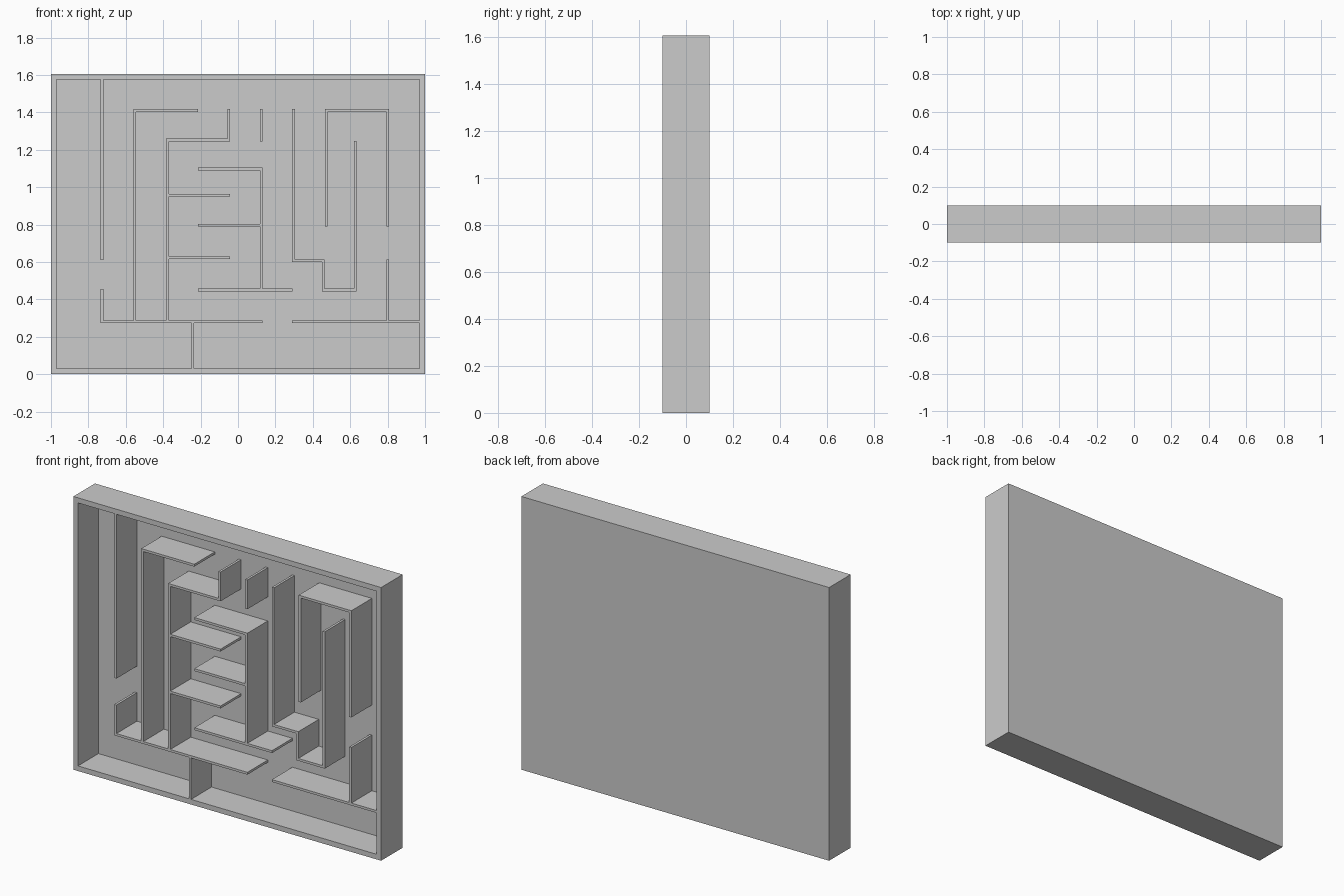
import bpy
import bmesh

if "Cube" in bpy.data.objects:
    bpy.data.objects.remove(bpy.data.objects["Cube"])

# Overall sizes
W, H, D = 1.0, 1.605, 0.1      # half width, height, half depth
RIM = 0.03                     # frame thickness
FLOOR_Y = 0.09                 # front face of the thin back panel
T = 0.007                      # half thickness of the maze walls

# Maze walls as centreline paths (x, z)
PATHS = [
    [(-.727, 1.59), (-.727, .617)],
    [(-.727, .448), (-.727, .28), (.124, .28)],
    [(-.242, .28), (-.242, .015)],
    [(-.552, .28), (-.552, 1.41), (-.221, 1.41)],
    [(-.377, .28), (-.377, 1.252), (-.05, 1.252), (-.05, 1.41)],
    [(-.377, .957), (-.05, .957)],
    [(-.377, .623), (-.05, .623)],
    [(.124, 1.252), (.124, 1.41)],
    [(-.207, 1.097), (.124, 1.097), (.124, .45)],
    [(-.207, .797), (.124, .797)],
    [(-.207, .45), (.284, .45)],
    [(.297, 1.41), (.297, .607), (.455, .607), (.455, .45),
     (.627, .45), (.627, 1.24)],
    [(.471, .797), (.471, 1.41), (.8, 1.41), (.8, .797)],
    [(.297, .28), (.985, .28)],
    [(.8, .28), (.8, .607)],
]

# Frame rectangles (x0, x1, z0, z1), then one rectangle per wall segment
rects = [(-W, -W + RIM, 0, H), (W - RIM, W, 0, H),
         (-W, W, 0, RIM), (-W, W, H - RIM, H)]
for path in PATHS:
    for (xa, za), (xb, zb) in zip(path, path[1:]):
        rects.append((min(xa, xb) - T, max(xa, xb) + T,
                      min(za, zb) - T, max(za, zb) + T))

# Cell grid formed by all rectangle edges
xs = sorted({round(v, 4) for r in rects for v in r[:2]})
zs = sorted({round(v, 4) for r in rects for v in r[2:]})
nx, nz = len(xs) - 1, len(zs) - 1


def front_y(i, j):
    """Depth of the surface in a cell: wall front, panel floor or back."""
    if not (0 <= i < nx and 0 <= j < nz):
        return D
    x, z = (xs[i] + xs[i + 1]) / 2, (zs[j] + zs[j + 1]) / 2
    solid = any(a < x < b and c < z < d for a, b, c, d in rects)
    return -D if solid else FLOOR_Y


bm = bmesh.new()


def quad(*pts):
    bm.faces.new([bm.verts.new(p) for p in pts])


# Front surfaces, back surface and the sides between differing depths
for i in range(-1, nx):
    for j in range(-1, nz):
        y = front_y(i, j)
        if i >= 0 and j >= 0:
            for d in (y, D):
                quad((xs[i], d, zs[j]), (xs[i + 1], d, zs[j]),
                     (xs[i + 1], d, zs[j + 1]), (xs[i], d, zs[j + 1]))
        x, z = xs[i + 1], zs[j + 1]
        for n, a, b in ((front_y(i + 1, j), (x, zs[j]), (x, z)),
                        (front_y(i, j + 1), (xs[i], z), (x, z))):
            if n != y:
                lo, hi = min(n, y), max(n, y)
                steps = [lo, FLOOR_Y, hi] if lo < FLOOR_Y < hi else [lo, hi]
                for p, q in zip(steps, steps[1:]):
                    quad((a[0], p, a[1]), (b[0], p, b[1]),
                         (b[0], q, b[1]), (a[0], q, a[1]))

# Weld, orient and merge coplanar cells into large flat faces
bmesh.ops.remove_doubles(bm, verts=bm.verts[:], dist=1e-5)
bmesh.ops.recalc_face_normals(bm, faces=bm.faces[:])
bmesh.ops.dissolve_limit(bm, angle_limit=0.01, verts=bm.verts[:], edges=bm.edges[:])

mesh = bpy.data.meshes.new("maze_panel")
bm.to_mesh(mesh)
bm.free()
bpy.context.collection.objects.link(bpy.data.objects.new("maze_panel", mesh))
